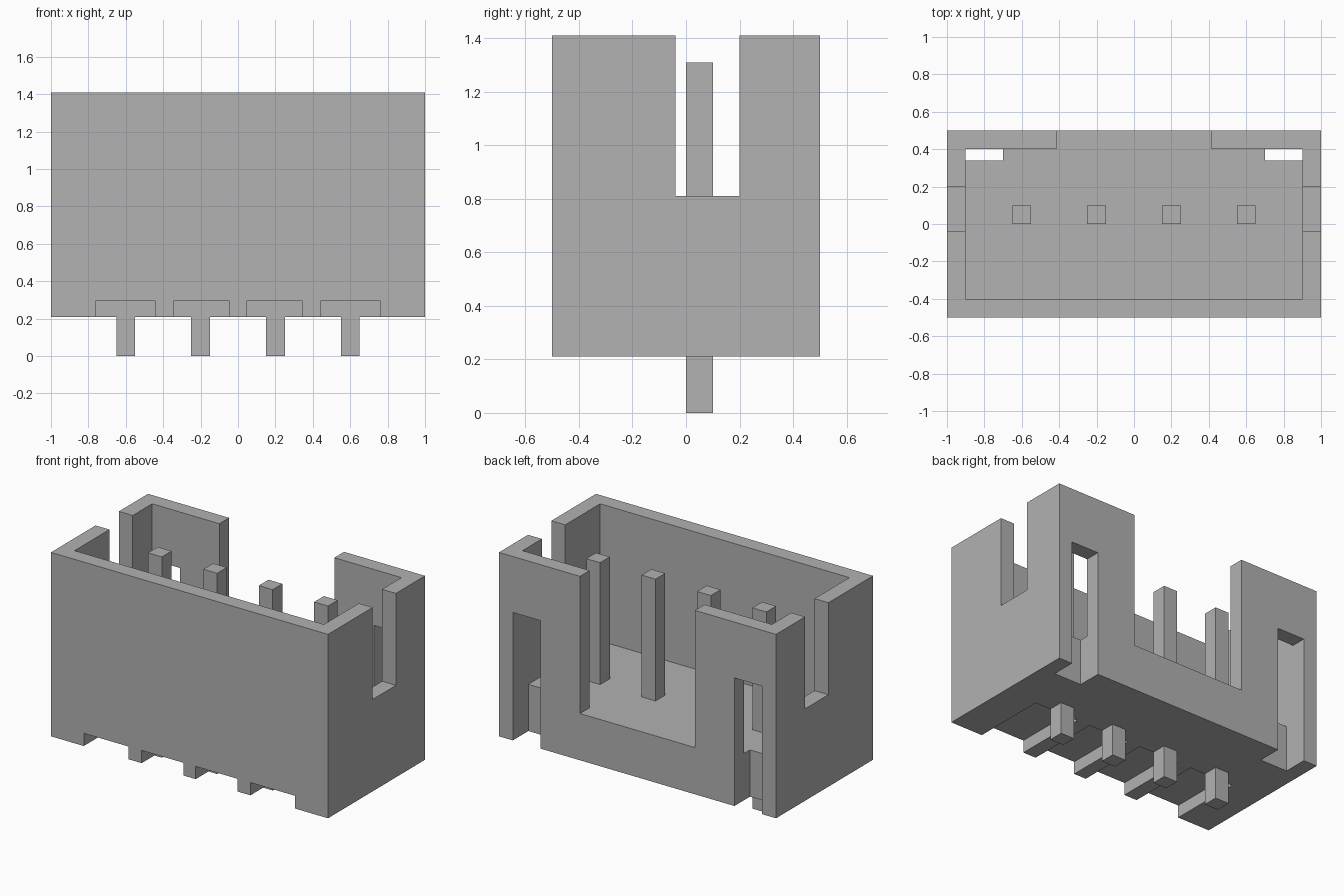
import bpy
from mathutils import Vector

old = bpy.data.objects.get("Cube")
if old:
    bpy.data.objects.remove(old, do_unlink=True)

grey = bpy.data.materials.new("plain grey")
grey.use_nodes = True
colour = (0.445, 0.445, 0.445, 1)
grey.diffuse_color = colour
grey.node_tree.nodes["Principled BSDF"].inputs["Base Color"].default_value = colour


def box(name, low, high):
    """Box between two opposite corners."""
    low, high = Vector(low), Vector(high)
    bpy.ops.mesh.primitive_cube_add(size=1, location=(low + high) / 2)
    ob = bpy.context.object
    ob.name = name
    ob.scale = high - low
    bpy.ops.object.transform_apply(location=False, rotation=False, scale=True)
    ob.data.materials.append(grey)
    return ob


def cut(target, low, high):
    """Subtract a box from the target."""
    cutter = box("cutter", low, high)
    cutter.hide_render = True
    mod = target.modifiers.new("cut", "BOOLEAN")
    mod.operation = "DIFFERENCE"
    mod.solver = "EXACT"
    mod.object = cutter
    bpy.context.view_layer.objects.active = target
    bpy.ops.object.modifier_apply(modifier=mod.name)
    bpy.data.objects.remove(cutter, do_unlink=True)


BASE, FLOOR, TOP = 0.21, 0.515, 1.41

# Open-topped housing
housing = box("housing", (-1, -0.5, BASE), (1, 0.5, TOP))
cut(housing, (-0.9, -0.4, FLOOR), (0.9, 0.4, 2))

# Keying gaps in the two end walls and the wide gap in the back wall
cut(housing, (-1.5, -0.04, 0.81), (1.5, 0.2, 2))
cut(housing, (-0.415, 0.3, FLOOR), (0.415, 1, 2))

# Latch slots up the back wall, and grooves under the base
for side in (-1, 1):
    x0, x1 = sorted((0.7 * side, 0.9 * side))
    cut(housing, (x0, 0.34, 0), (x1, 1, 1.045))
    for inner, outer in ((0.045, 0.345), (0.44, 0.763)):
        x0, x1 = sorted((inner * side, outer * side))
        cut(housing, (x0, -1, 0), (x1, 0, 0.293))

# Square contact pins
for i in range(4):
    x = -0.6 + 0.4 * i
    box(f"pin_{i + 1}", (x - 0.05, 0, 0), (x + 0.05, 0.1, 1.31))
